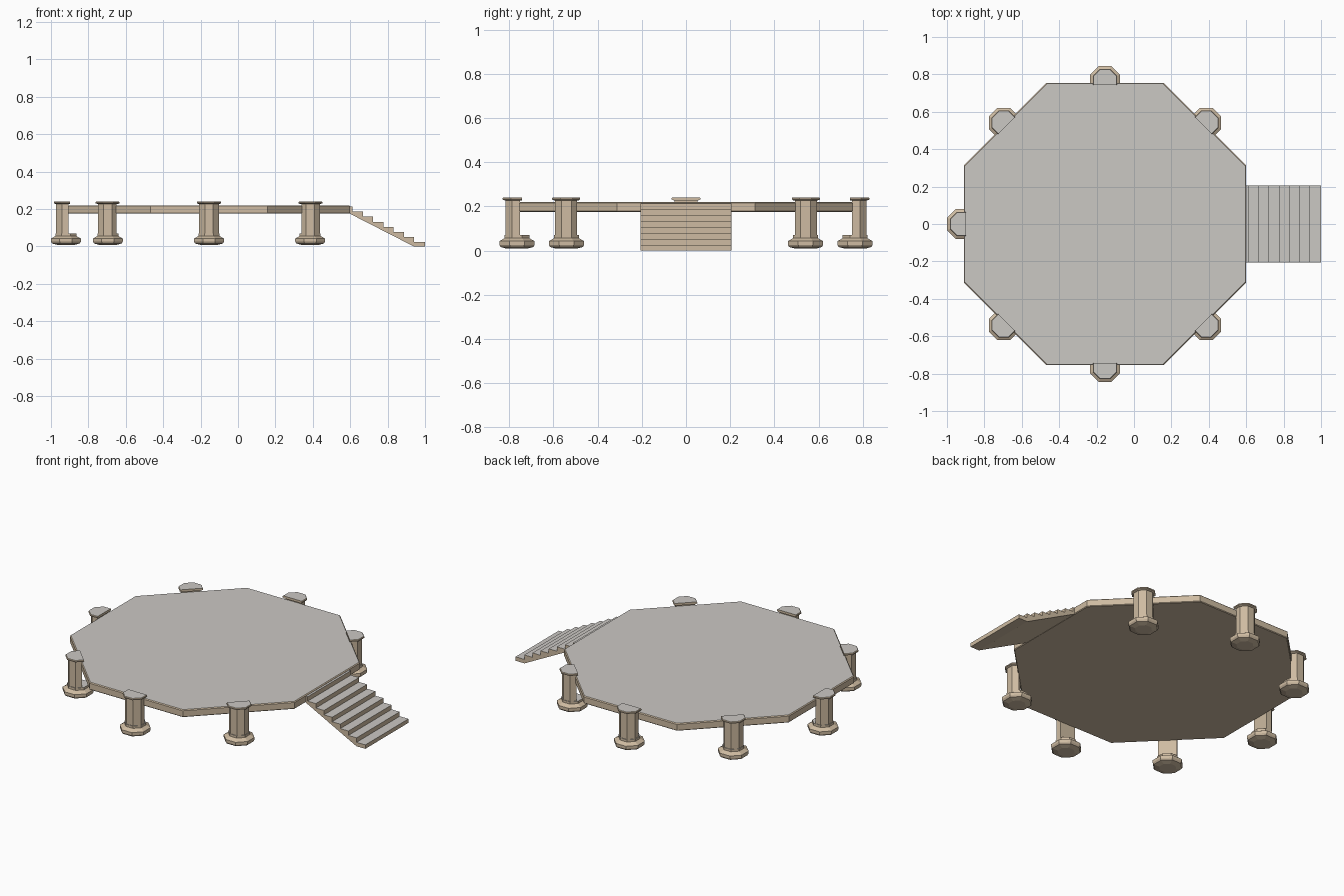
import bpy, bmesh
from math import pi, cos, sin
from mathutils import Matrix, Vector

if "Cube" in bpy.data.objects:
    bpy.data.objects.remove(bpy.data.objects["Cube"])

CX, AP = -0.155, 0.755   # platform centre and distance to its sides


def material(name, colour):
    m = bpy.data.materials.new(name)
    m.diffuse_color = colour
    m.use_nodes = True
    m.node_tree.nodes["Principled BSDF"].inputs["Base Color"].default_value = m.diffuse_color
    return m


STONE = material("tan_stone", (0.62, 0.50, 0.36, 1))
PAVING = material("grey_paving", (0.60, 0.58, 0.55, 1))


def finish(bm, name, matrix=Matrix()):
    bmesh.ops.recalc_face_normals(bm, faces=bm.faces)
    for f in bm.faces:
        f.material_index = int(f.normal.z > 0.95)
    bm.transform(matrix)
    me = bpy.data.meshes.new(name)
    bm.to_mesh(me)
    bm.free()
    me.materials.append(STONE)
    me.materials.append(PAVING)
    ob = bpy.data.objects.new(name, me)
    bpy.context.collection.objects.link(ob)
    return ob


def octagon_stack(profile, cx=0.0, cut=None):
    """Stack octagon rings of (apothem, z); optionally keep only x > cut."""
    bm = bmesh.new()
    rings = []
    for a, z in profile:
        r = a / cos(pi / 8)
        rings.append([bm.verts.new((cx + r * cos((k + .5) * pi / 4),
                                    r * sin((k + .5) * pi / 4), z)) for k in range(8)])
    for lo, hi in zip(rings, rings[1:]):
        for k in range(8):
            n = (k + 1) % 8
            bm.faces.new((lo[k], lo[n], hi[n], hi[k]))
    bm.faces.new(rings[0][::-1])
    bm.faces.new(rings[-1])
    if cut is not None:
        bmesh.ops.bisect_plane(bm, geom=bm.verts[:] + bm.edges[:] + bm.faces[:],
                               plane_co=Vector((cut, 0, 0)), plane_no=Vector((1, 0, 0)),
                               clear_inner=True)
        bmesh.ops.holes_fill(bm, edges=[e for e in bm.edges if e.is_boundary], sides=0)
    return bm


# Octagonal deck with a fine chamfer around the top
finish(octagon_stack([(AP - .004, .175), (AP, .179), (AP, .215), (AP - .005, .22)]),
       "platform", Matrix.Translation((CX, 0, 0)))

# Seven posts: full octagonal foot, half shaft and half cap against the deck
for i in range(1, 8):
    place = Matrix.Translation((CX, 0, 0)) @ Matrix.Rotation(i * pi / 4, 4, 'Z')
    c = AP + 0.01
    foot = [(.045, .008), (.074, .016), (.08, .026), (.08, .042), (.056, .056), (.056, .07)]
    finish(octagon_stack(foot, c), f"post_foot_{i}", place)
    finish(octagon_stack([(.053, .06), (.053, .232)], c, AP - .004), f"post_shaft_{i}", place)
    finish(octagon_stack([(.056, .227), (.065, .231), (.065, .237), (.062, .241)], c, AP - .012),
           f"post_cap_{i}", place)

# Stairs: stepped side profile extruded across the flight
steps, x0, run, z0, rise = 7, 0.613, 0.0547, 0.213, 0.027
profile = [(0.598, 0.175), (0.598, z0)]
for s in range(steps):
    x, z = x0 + s * run, z0 - s * rise
    profile += [(x, z), (x, z - rise)]
profile += [(1.0, z0 - steps * rise), (1.0, 0.0), (0.94, 0.0)]
bm = bmesh.new()
side = bm.faces.new([bm.verts.new((x, -0.207, z)) for x, z in profile])
ext = bmesh.ops.extrude_face_region(bm, geom=[side])
bmesh.ops.translate(bm, vec=(0, 0.414, 0),
                    verts=[v for v in ext["geom"] if isinstance(v, bmesh.types.BMVert)])
finish(bm, "stairs")
